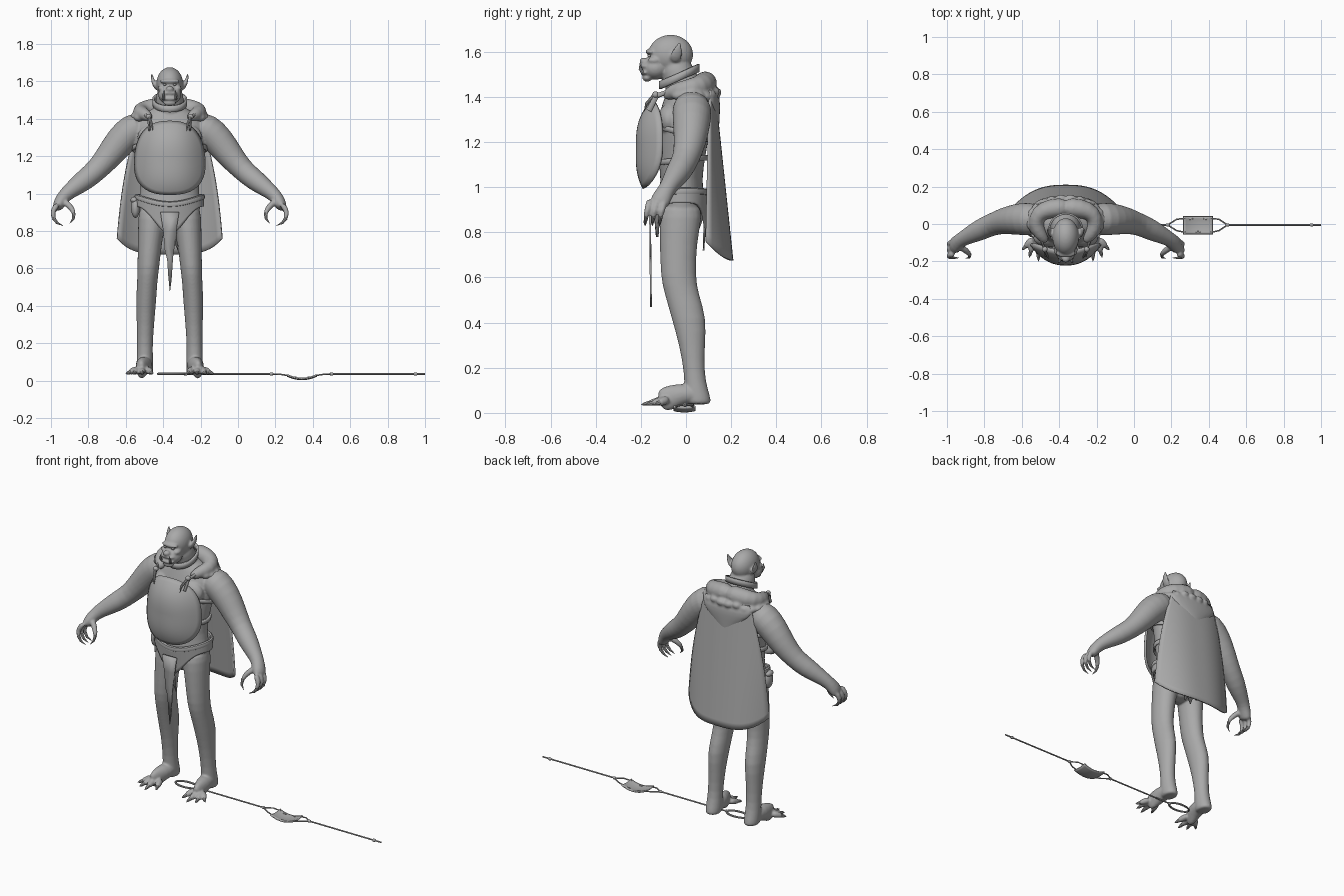
import bpy, bmesh, math, random
from mathutils import Vector, Matrix

random.seed(4)
CENTRE = -0.365  # the figure stands left of the origin, the sling trails to the right
X, Y = Vector((1, 0, 0)), Vector((0, 1, 0))

if "Cube" in bpy.data.objects:
    bpy.data.objects.remove(bpy.data.objects["Cube"])

grey = bpy.data.materials.new("plain_grey")
grey.use_nodes = True
grey.diffuse_color = (0.4, 0.4, 0.4, 1)
grey.node_tree.nodes["Principled BSDF"].inputs["Base Color"].default_value = (0.4, 0.4, 0.4, 1)


def finish(name, bm, x=CENTRE, thick=0, subsurf=0, voxel=0, smooth=4):
    bmesh.ops.recalc_face_normals(bm, faces=bm.faces)
    me = bpy.data.meshes.new(name)
    for f in bm.faces:
        f.smooth = True
    bm.to_mesh(me)
    bm.free()
    me.materials.append(grey)
    ob = bpy.data.objects.new(name, me)
    bpy.context.collection.objects.link(ob)
    ob.location.x = x
    if thick:
        m = ob.modifiers.new("thickness", "SOLIDIFY")
        m.thickness, m.offset = thick, 0
    if subsurf:
        ob.modifiers.new("round", "SUBSURF").levels = subsurf
        ob.modifiers["round"].render_levels = subsurf
    if voxel:
        m = ob.modifiers.new("fuse", "REMESH")
        m.mode, m.voxel_size, m.use_smooth_shade = "VOXEL", voxel, True
        m = ob.modifiers.new("soften", "SMOOTH")
        m.factor, m.iterations = 0.5, smooth
    else:
        bpy.ops.object.select_all(action="DESELECT")
        bpy.context.view_layer.objects.active = ob
        ob.select_set(True)
        bpy.ops.object.shade_smooth_by_angle(angle=math.radians(40))
    return ob


def tube(bm, pts, side=1, flat=False, sides=14, closed=False):
    """Loft of elliptical rings; points are x, y, z, radius and optional second radius."""
    cs = [Vector((p[0] * side, p[1], p[2])) for p in pts]
    n = len(cs)
    span = (cs[n // 2] - cs[0] if closed else cs[-1] - cs[0]).normalized()
    ref = Vector((0, 0, 1)) if closed else (Y if abs(span.y) < 0.7 else X)
    rings = []
    for i, p in enumerate(pts):
        if closed:
            t = cs[(i + 1) % n] - cs[i - 1]
        else:
            t = cs[min(i + 1, n - 1)] - cs[max(i - 1, 0)]
        a = X if flat else t.cross(ref).normalized()
        b = Y if flat else t.cross(a).normalized()
        angles = [math.tau * k / sides for k in range(sides)]
        rings.append([bm.verts.new(cs[i] + a * p[3] * math.cos(w) + b * p[-1] * math.sin(w)) for w in angles])
    for i in range(n if closed else n - 1):
        r, q = rings[i], rings[(i + 1) % n]
        for k in range(sides):
            j = (k + 1) % sides
            bm.faces.new((r[k], r[j], q[j], q[k]))
    if not closed:
        bm.faces.new(rings[0])
        bm.faces.new(rings[-1])


def ball(bm, c, r, side=1):
    m = Matrix.Translation((c[0] * side, c[1], c[2])) @ Matrix.Diagonal((*r, 1))
    bmesh.ops.create_uvsphere(bm, u_segments=20, v_segments=12, radius=1, matrix=m)


def sheet(bm, nu, nv, fn, wrap=False):
    """Grid of points fn(u, v), with u and v running from 0 to 1."""
    g = [[bm.verts.new(fn(i / nu, j / nv)) for j in range(nv + 1)] for i in range(nu if wrap else nu + 1)]
    for i in range(nu):
        for j in range(nv):
            q = g[(i + 1) % len(g)]
            bm.faces.new((g[i][j], q[j], q[j + 1], g[i][j + 1]))


# Body: torso, neck, head and limbs fused into one skin
body, claws = bmesh.new(), bmesh.new()
torso = [(.77, -.02, .04, .06), (.83, -.02, .13, .09), (.9, -.02, .168, .108), (.97, -.02, .165, .1),
         (1.03, -.02, .155, .092), (1.13, -.02, .165, .105), (1.23, -.01, .188, .115),
         (1.33, 0, .205, .12), (1.4, .01, .18, .105), (1.45, 0, .1, .08), (1.47, 0, .07, .06)]
tube(body, [(0, y, z, a, b) for z, y, a, b in torso], flat=True, sides=20)
tube(body, [(0, .01, 1.4, .09), (0, -.015, 1.46, .08), (0, -.05, 1.53, .075), (0, -.06, 1.57, .06)])
head = [((0, -.068, 1.588), (.073, .102, .088)), ((0, -.135, 1.528), (.063, .06, .052)),
        ((0, -.155, 1.6), (.055, .025, .014)), ((0, -.185, 1.558), (.022, .022, .017)),
        ((0, -.18, 1.537), (.045, .022, .009)), ((0, -.182, 1.507), (.046, .022, .011)),
        ((0, -.172, 1.485), (.035, .022, .018))]
for c, r in head:
    ball(body, c, r)

leg = [(.09, -.02, .93, .07, .08), (.092, -.022, .88, .08, .1), (.105, -.035, .75, .066, .083),
       (.115, -.035, .6, .06, .08), (.12, -.02, .53, .055, .077), (.127, .014, .42, .056, .08),
       (.13, .027, .3, .047, .058), (.133, .037, .17, .042, .045), (.133, .045, .1, .046, .055),
       (.133, .055, .05, .046, .06), (.133, .055, .036, .04, .05)]
foot = [(.133, .08, .07, .036), (.133, .03, .085, .045), (.14, -.03, .082, .05, .045),
        (.15, -.085, .062, .058, .03), (.155, -.12, .052, .045, .018)]
arm = [(.13, .02, 1.36, .08), (.2, .028, 1.345, .092), (.265, .025, 1.28, .085), (.325, .018, 1.2, .074),
       (.39, 0, 1.125, .06), (.455, -.03, 1.072, .06), (.525, -.065, 1.02, .045),
       (.562, -.085, .99, .038), (.59, -.11, .95, .035, .045), (.605, -.125, .915, .025, .045)]
ear = [(.06, -.05, 1.555, .014, .02), (.082, -.045, 1.58, .012, .03), (.092, -.035, 1.61, .009, .02),
       (.098, -.027, 1.645, .004, .005)]
toes = [(.09, -.165, .12), (.145, -.2, .15), (.195, -.18, .17), (.235, -.14, .175)]
for s in (1, -1):
    tube(body, leg, s, flat=True)
    tube(body, foot, s)
    tube(body, arm, s)
    tube(body, ear, s)
    ball(body, (.042, -.14, 1.562), (.022, .03, .016), s)
    ball(body, (.09, -.075, 1.3), (.085, .05, .07), s)
    for x, y, base in toes:
        root, tip = Vector((base, -.08, .06)), Vector((x, y, .036))
        mid = root.lerp(tip, .65)
        tube(body, [(*root, .022), (*root.lerp(tip, .4), .02), (*mid, .015), (*root.lerp(tip, .72), .008)], s, sides=10)
        tube(claws, [(*mid, .011), (*root.lerp(tip, .85), .008), (*tip, .001)], s, sides=8)
    # Three curled fingers and a thumb
    for i in range(3):
        y = -.095 - .032 * i
        tube(body, [(.597, y, .945, .018), (.622, y - .008, .915, .016), (.627, y - .015, .885, .014),
                    (.615, y - .02, .86, .01)], s, sides=10)
        tube(claws, [(.622, y - .017, .87, .01), (.602, y - .022, .843, .007), (.57, y - .022, .828, .001)], s, sides=8)
    tube(body, [(.575, -.115, .965, .02), (.535, -.14, .935, .018), (.515, -.16, .905, .014),
                (.513, -.168, .885, .01)], s, sides=10)
    tube(claws, [(.513, -.163, .895, .01), (.515, -.178, .865, .007), (.535, -.185, .84, .001)], s, sides=8)
    # Tusks and eyes
    tube(claws, [(.03, -.19, 1.505, .008), (.034, -.203, 1.525, .007), (.03, -.204, 1.55, .001)], s, sides=8)
    ball(claws, (.027, -.163, 1.582), (.009, .008, .006), s)
finish("body", body, subsurf=1, voxel=.006)
finish("claws_tusks_and_eyes", claws)


# Domed breastplate with a rounded, wrapped outline
def plate(u, v):
    w, r = math.tau * u, v if v else .02
    c, s = math.cos(w), math.sin(w)
    px = math.copysign(abs(c) ** .8, c) * r
    pz = math.copysign(abs(s) ** .8, s) * r
    return (.185 * px * (1 - .08 * pz), -.215 + .05 * r ** 3 + .06 * px * px + .02 * pz * abs(pz), 1.19 + .195 * pz)


bm = bmesh.new()
sheet(bm, 40, 10, plate, wrap=True)
bmesh.ops.holes_fill(bm, edges=[e for e in bm.edges if e.is_boundary and e.calc_length() < .005])
finish("breastplate", bm, thick=.014)


# Flat bands that run round the torso and the neck
def band(name, c, rx, ry, h, tilt, thick=.01):
    b = bmesh.new()

    def point(u, v):
        x, y = rx * math.cos(math.tau * u), ry * math.sin(math.tau * u)
        return (x, c[0] + y, c[1] + tilt * y + h * (v - .5))
    sheet(b, 32, 2, point, wrap=True)
    finish(name, b, thick=thick)


band("upper_strap", (-.01, 1.24), .196, .122, .025, -.25)
band("lower_strap", (-.02, 1.12), .17, .112, .025, .1)
band("neck_band", (-.03, 1.49), .088, .085, .035, .45)


# Hip cloth: a ring dropping to a point at front and back, with a rolled belt
def rim(u):
    return .985 - .035 * max(0, -math.sin(math.tau * u)) ** 2


def brief(u, v):
    c, s = math.cos(math.tau * u), math.sin(math.tau * u)
    z = rim(u) * (1 - v) + (.93 - .15 * abs(s) ** 5) * v
    k = 1 - .12 * v * abs(s) ** 5
    return (.178 * c * k, -.02 + .122 * s * k, z)


bm = bmesh.new()
sheet(bm, 40, 6, brief, wrap=True)
finish("hip_cloth", bm, thick=.012)
bm = bmesh.new()
tube(bm, [(*brief(i / 32, .05), .011, .016) for i in range(32)], sides=8, closed=True)
finish("belt", bm)


# Ragged hanging cloth
def flap(name, outline, y0, slope):
    b = bmesh.new()
    b.faces.new([b.verts.new((x, y0 + slope * (.95 - z), z)) for x, z in outline])
    finish(name, b, thick=.008)


flap("front_flap", [(-.05, .9), (.05, .9), (.035, .8), (.045, .69), (.028, .73), (.018, .66), (.01, .54),
                    (.001, .47), (-.008, .56), (-.014, .65), (-.026, .69), (-.035, .8)], -.16, .01)
flap("rear_flap", [(-.08, .93), (.08, .93), (.05, .8), (.03, .73), (.015, .77), (-.01, .72), (-.03, .78),
                   (-.055, .76)], .085, -.03)

# Hip pouch
bm = bmesh.new()
ball(bm, (-.183, -.035, .925), (.024, .035, .055))
ball(bm, (-.19, -.035, .965), (.02, .03, .018))
finish("hip_pouch", bm)


# Cape, flaring towards a curved hem
def cape(u, v):
    p = 2 * u - 1
    hem = .675 + .085 * p ** 4
    half = .15 + .13 * v ** .8 + .015 * math.sin(math.pi * v)
    edge = .105 - .015 * v
    return (half * p, edge + (.02 + .095 * v) * (1 - abs(p) ** 2.6), 1.43 + (hem - 1.43) * v)


bm = bmesh.new()
sheet(bm, 24, 20, cape)
finish("cape", bm, thick=.01)

# Hood mantle round the shoulders, draped to a point behind
bm = bmesh.new()
for s in (1, -1):
    tube(bm, [(.1, -.1, 1.4, .02), (.135, -.06, 1.425, .035), (.165, .0, 1.43, .046), (.145, .06, 1.445, .05),
              (.08, .085, 1.46, .055), (-.02, .09, 1.465, .055)], s)
    for i in range(9):
        w = i / 8 * 2.2
        ball(bm, (.185 * math.cos(w - .5), .02 + .11 * math.sin(w - .5), 1.41 + random.uniform(-.01, .015)),
             (.03, .03, .022), s)
drape = [(1.46, .07, .13, .04), (1.41, .1, .185, .05), (1.36, .115, .165, .038), (1.31, .12, .1, .03),
         (1.26, .127, .05, .02), (1.21, .135, .008, .008)]
tube(bm, [(0, y, z, a, b) for z, y, a, b in drape], flat=True)
finish("hood_mantle", bm, subsurf=1, voxel=.008, smooth=3)

# Shoulder ties with beads
bm = bmesh.new()
for s in (1, -1):
    ball(bm, (.112, -.135, 1.41), (.015, .015, .015), s)
    tube(bm, [(.14, -.06, 1.43, .01), (.115, -.13, 1.405, .012, .006), (.108, -.165, 1.34, .013, .006)], s, sides=8)
    tube(bm, [(.112, -.14, 1.41, .008), (.095, -.175, 1.37, .007), (.09, -.185, 1.335, .001)], s, sides=8)
finish("shoulder_ties", bm)

# Sling: finger loop, knotted cords and a sagging pouch
bm = bmesh.new()
ring = [math.tau * i / 24 for i in range(24)]
tube(bm, [(-.355 + .072 * math.cos(w), -.005 + .035 * math.sin(w), .036, .006) for w in ring], sides=8, closed=True)
for a, b in ((-.28, .18), (.5, 1)):
    tube(bm, [(a, -.005, .035, .0045), (b, -.005, .035, .0045)], sides=8)
for x in (-.28, .18, .5, .95):
    ball(bm, (x, -.005, .035), (.012, .009, .009))
for s in (1, -1):
    for a, b in ((.18, .275), (.5, .41)):
        tube(bm, [(a, -.005, .035, .004), ((a + b) / 2, -.005 + .03 * s, .033, .004),
                  (b, -.007 + .038 * s, .026, .004)], sides=8)
finish("sling_cords", bm, x=0)


def pouch(u, v):
    p, q = 2 * u - 1, 2 * v - 1
    return (.342 + .078 * p, -.007 + .048 * q, .006 + .018 * p * p + .006 * q * q)


bm = bmesh.new()
sheet(bm, 12, 8, pouch)
finish("sling_pouch", bm, x=0, thick=.008)
bm = bmesh.new()
for u, v in ((.22, .86), (.78, .86), (.5, .12)):
    ball(bm, (pouch(u, v)[0], pouch(u, v)[1], pouch(u, v)[2] + .003), (.02, .005, .004))
finish("sling_stitching", bm, x=0)
